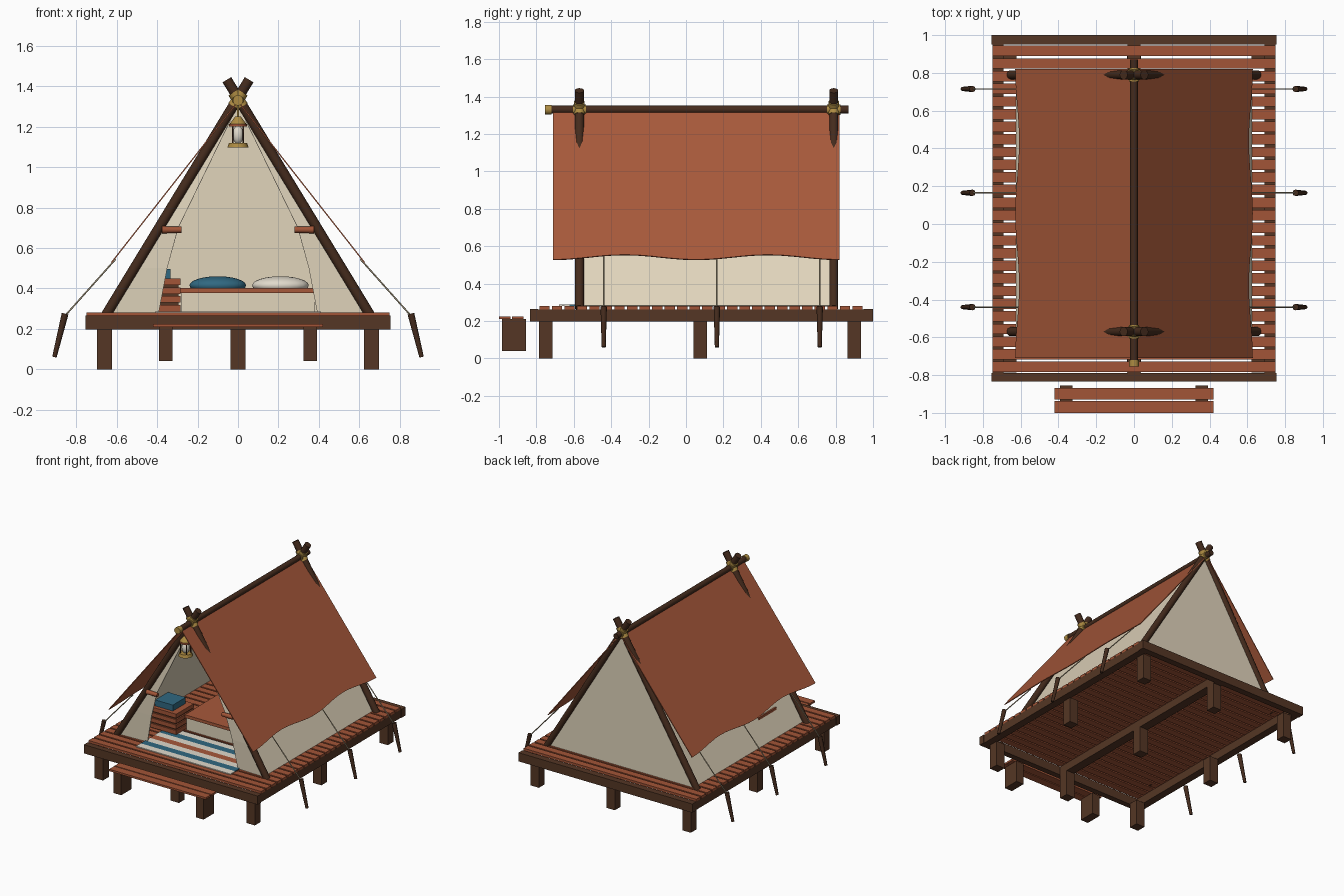
import bpy, bmesh, math
from mathutils import Vector

old = bpy.data.objects.get("Cube")
if old:
    bpy.data.objects.remove(old, do_unlink=True)


def material(name, rgb):
    m = bpy.data.materials.new(name)
    m.use_nodes = True
    m.diffuse_color = (*rgb, 1)
    m.node_tree.nodes["Principled BSDF"].inputs["Base Color"].default_value = (*rgb, 1)
    return m


ROOF = material("terracotta canvas", (0.39, 0.10, 0.043))
PLANK = material("red brown plank", (0.36, 0.09, 0.038))
BEAM = material("dark timber", (0.09, 0.037, 0.018))
POLE = material("dark pole wood", (0.058, 0.024, 0.012))
CREAM = material("cream canvas", (0.75, 0.66, 0.50))
BRASS = material("brass", (0.42, 0.26, 0.055))
TEAL = material("teal cloth", (0.03, 0.14, 0.22))
WHITE = material("off white cloth", (0.75, 0.70, 0.60))
ROPE = material("rope", (0.45, 0.38, 0.25))


def make(name, bm, mat):
    bmesh.ops.recalc_face_normals(bm, faces=bm.faces)
    me = bpy.data.meshes.new(name)
    bm.to_mesh(me)
    bm.free()
    me.materials.append(mat)
    ob = bpy.data.objects.new(name, me)
    bpy.context.collection.objects.link(ob)
    return ob


def box(name, xs, ys, zs, mat):
    bm = bmesh.new()
    bmesh.ops.create_cube(bm, size=1)
    for v in bm.verts:
        for i, (lo, hi) in enumerate((xs, ys, zs)):
            v.co[i] = hi if v.co[i] > 0 else lo
    return make(name, bm, mat)


def rod(name, a, b, r1, mat, r2=None, sides=10):
    """Round bar from a to b."""
    a, b = Vector(a), Vector(b)
    bm = bmesh.new()
    bmesh.ops.create_cone(bm, cap_ends=True, segments=sides, radius1=r1,
                          radius2=r1 if r2 is None else r2, depth=(b - a).length)
    ob = make(name, bm, mat)
    for p in ob.data.polygons:
        p.use_smooth = len(p.vertices) == 4
    ob.location = (a + b) / 2
    ob.rotation_euler = (b - a).to_track_quat('Z', 'Y').to_euler()
    return ob


def ball(name, loc, size, mat):
    bm = bmesh.new()
    bmesh.ops.create_uvsphere(bm, u_segments=20, v_segments=12, radius=1)
    for v in bm.verts:
        v.co = Vector([v.co[i] * size[i] + loc[i] for i in range(3)])
    ob = make(name, bm, mat)
    for p in ob.data.polygons:
        p.use_smooth = True
    return ob


def sheet(name, rows, mat, thick=0.006):
    """Cloth panel lofted through rows of points."""
    bm = bmesh.new()
    grid = [[bm.verts.new(p) for p in row] for row in rows]
    for r, s in zip(grid, grid[1:]):
        for i in range(len(r) - 1):
            bm.faces.new((r[i], r[i + 1], s[i + 1], s[i]))
    ob = make(name, bm, mat)
    mod = ob.modifiers.new("thickness", 'SOLIDIFY')
    mod.thickness = thick
    mod.offset = 0
    return ob


FLOOR, FRONT, BACK, RIDGE = 0.28, -0.57, 0.79, 1.33

# Deck: rim, joist, planks and posts
box("front_rim", (-0.755, 0.755), (-0.835, -0.79), (0.197, 0.265), BEAM)
box("back_rim", (-0.755, 0.755), (0.95, 1.0), (0.197, 0.265), BEAM)
for s, side in ((1, "left"), (-1, "right")):
    box(side + "_rim", sorted((s * 0.69, s * 0.75)), (-0.79, 0.95), (0.197, 0.262), BEAM)
box("middle_joist", (-0.035, 0.035), (-0.79, 0.95), (0.2, 0.262), BEAM)
COUNT = 26
PITCH = 1.74 / COUNT
for i in range(COUNT):
    y = -0.79 + i * PITCH
    box("deck_plank", (-0.75, 0.75), (y + 0.006, y + PITCH - 0.006), (0.262, FLOOR), PLANK)
for x in (-0.66, 0, 0.66):
    for y in (-0.75, 0.075, 0.9):
        box("post", (x - 0.037, x + 0.037), (y - 0.036, y + 0.036), (0, 0.2), BEAM)

# Step in front of the deck
for y in (-1.0, -0.93):
    box("step_plank", (-0.42, 0.42), (y, y + 0.062), (0.21, 0.225), PLANK)
for x in (-0.358, 0.358):
    box("step_foot", (x - 0.033, x + 0.033), (-0.985, -0.855), (0.04, 0.21), BEAM)

# Ridge pole and crossed frames
rod("ridge_pole", (0, -0.73, RIDGE), (0, 0.87, RIDGE), 0.021, POLE, sides=12)
rod("ridge_cap", (0, -0.755, RIDGE), (0, -0.72, RIDGE), 0.026, BRASS, sides=12)
for y in (FRONT, BACK):
    for s in (1, -1):
        rod("frame_pole", (s * 0.652, y, FLOOR - 0.01), (-s * 0.055, y, 1.432), 0.025, POLE)
        rod("lashing", (s * 0.022, y, 1.30), (-s * 0.022, y, 1.37), 0.03, BRASS)
    rod("ridge_lashing", (0, y - 0.035, RIDGE), (0, y + 0.035, RIDGE), 0.028, BRASS)

# Roof sheets with a wavy hem, and the cream tent walls below
N = 24
for s, side in ((1, "left"), (-1, "right")):
    ys = [-0.71 + 1.53 * i / N for i in range(N + 1)]
    hem = [0.54 - 0.013 * math.cos(math.tau * 2 * i / N) for i in range(N + 1)]
    sheet(side + "_roof", [[(0, y, 1.325) for y in ys],
                           [(s * (1.325 - h) * 0.785, y, h) for y, h in zip(ys, hem)]], ROOF)
    sheet(side + "_wall", [[(0, FRONT + 0.01, 1.30), (0, BACK, 1.30)],
                           [(s * 0.622, FRONT + 0.01, FLOOR), (s * 0.622, BACK, FLOOR)]], CREAM)
    # Front door flap tied back to the frame
    sheet(side + "_flap", [[(s * 0.012, FRONT, 1.29), (s * 0.008, FRONT, 1.29)],
                           [(s * 0.365, FRONT, 0.70), (s * 0.295, FRONT - 0.01, 0.70)],
                           [(s * 0.49, FRONT, 0.50), (s * 0.35, FRONT, 0.50)],
                           [(s * 0.622, FRONT, FLOOR), (s * 0.392, FRONT + 0.01, FLOOR)]], CREAM)
    rod("flap_tie", (s * 0.28, FRONT - 0.025, 0.69), (s * 0.375, FRONT - 0.025, 0.69), 0.015, PLANK, 0.018)
    # Guy ropes and stakes
    for y in (-0.44, 0.165, 0.715):
        rod("guy_rope", (s * 0.605, y, 0.545), (s * 0.855, y, 0.265), 0.004, ROPE, sides=6)
        rod("stake", (s * 0.908, y, 0.06), (s * 0.855, y, 0.275), 0.011, POLE, 0.017, sides=8)
bm = bmesh.new()
bm.faces.new([bm.verts.new(p) for p in
              ((-0.622, BACK, FLOOR), (0.622, BACK, FLOOR), (0, BACK, 1.30))])
make("back_wall", bm, CREAM).modifiers.new("thickness", 'SOLIDIFY').thickness = 0.006

# Hanging lantern
LY = -0.65
rod("lantern_hook", (0, LY, 1.24), (0, LY, 1.32), 0.006, BRASS, sides=8)
rod("lantern_base", (0, LY, 1.097), (0, LY, 1.12), 0.052, BRASS, 0.045, sides=16)
rod("lantern_cap", (0, LY, 1.21), (0, LY, 1.25), 0.044, BRASS, 0.014, sides=16)
rod("lantern_ring", (0, LY, 1.20), (0, LY, 1.213), 0.044, PLANK, sides=16)
ball("lantern_glass", (0, LY, 1.16), (0.028, 0.028, 0.045), WHITE)
for k in range(4):
    a = math.pi / 4 + k * math.pi / 2
    x, y = 0.037 * math.cos(a), LY + 0.037 * math.sin(a)
    rod("lantern_bar", (x, y, 1.115), (x, y, 1.205), 0.005, POLE, sides=6)

# Striped rug
stripes = [WHITE, TEAL, WHITE, ROOF, WHITE, TEAL, WHITE]
W = 0.40 / len(stripes)
for i, mat in enumerate(stripes):
    box("rug_stripe", (-0.41, 0.41), (-0.68 + i * W, -0.68 + (i + 1) * W), (FLOOR, 0.287), mat)

# Bed with blanket and pillows
box("mattress", (-0.28, 0.38), (-0.24, 0.68), (FLOOR, 0.378), CREAM)
box("blanket", (-0.29, 0.39), (-0.25, 0.68), (0.378, 0.402), ROOF)
ball("teal_pillow", (-0.10, 0.5, 0.415), (0.14, 0.09, 0.045), TEAL)
ball("white_pillow", (0.21, 0.5, 0.415), (0.14, 0.09, 0.045), WHITE)

# Slatted crate with a folded cloth on top
box("crate_core", (-0.52, -0.295), (-0.35, -0.15), (FLOOR, 0.44), BEAM)
for i in range(4):
    z = 0.287 + i * 0.043
    box("crate_slat", (-0.535, -0.285), (-0.36, -0.14), (z, z + 0.032), PLANK)
box("folded_cloth", (-0.49, -0.335), (-0.33, -0.17), (0.448, 0.495), TEAL)
